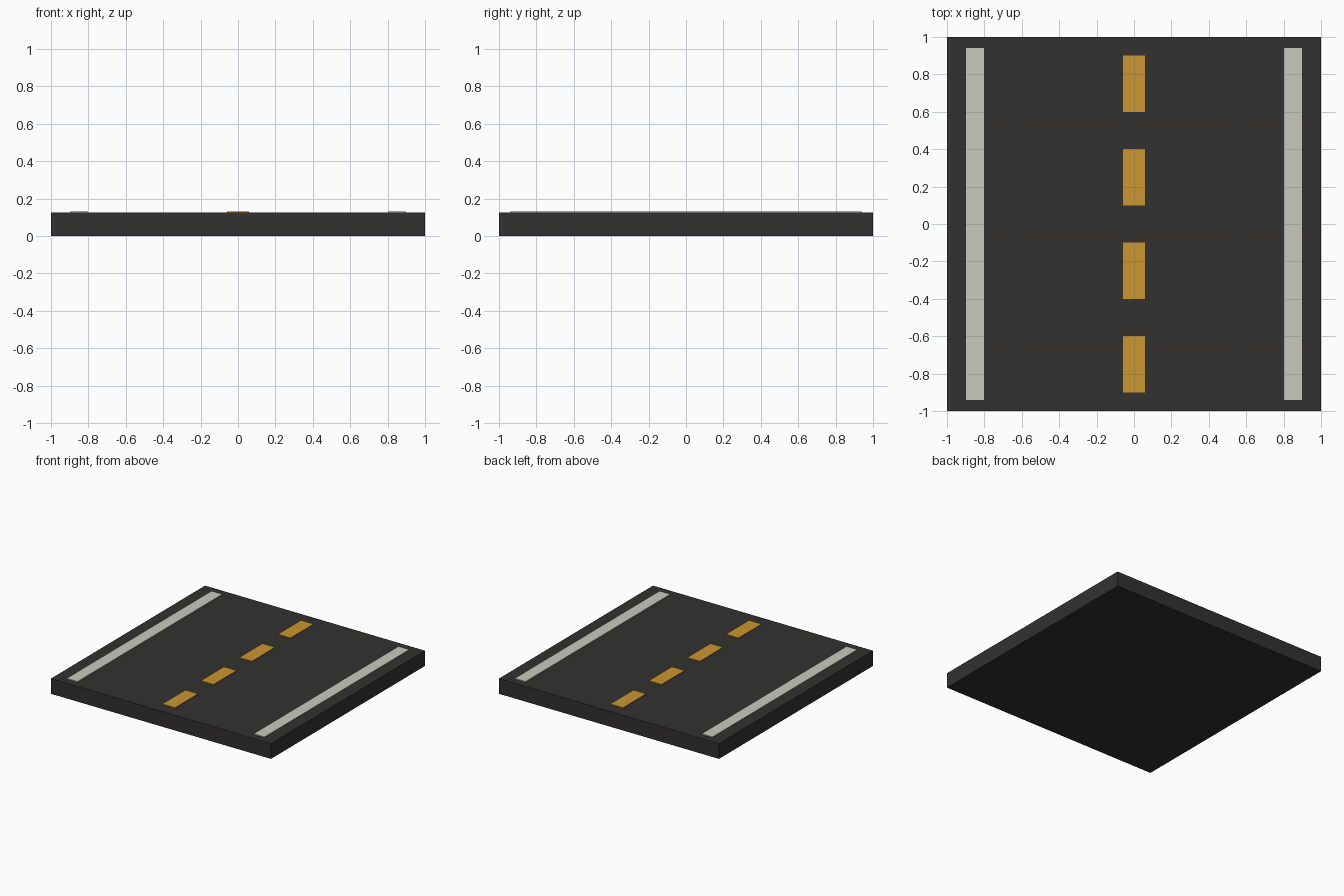
import bpy

if "Cube" in bpy.data.objects:
    bpy.data.objects.remove(bpy.data.objects["Cube"])


def material(name, rgb):
    mat = bpy.data.materials.new(name)
    mat.diffuse_color = (*rgb, 1.0)
    mat.use_nodes = True
    mat.node_tree.nodes["Principled BSDF"].inputs["Base Color"].default_value = mat.diffuse_color
    return mat


def box(name, x, y, z, mat):
    """Box from (min, max) ranges on each axis."""
    ranges = (x, y, z)
    bpy.ops.mesh.primitive_cube_add(size=1, location=[(a + b) / 2 for a, b in ranges])
    obj = bpy.context.object
    obj.name = name
    obj.scale = [b - a for a, b in ranges]
    bpy.ops.object.transform_apply(location=False, rotation=False, scale=True)
    obj.data.materials.append(mat)
    return obj


asphalt = material("asphalt", (0.032, 0.031, 0.029))
white = material("white_paint", (0.60, 0.59, 0.51))
yellow = material("yellow_paint", (0.60, 0.31, 0.03))

TOP = 0.125                 # road surface height
PAINT = (TOP - 0.003, 0.131)  # paint sits slightly sunk into the road

# Road slab
box("road_slab", (-1, 1), (-1, 1), (0, TOP), asphalt)

# Solid edge lines
for side, x in (("left", -0.85), ("right", 0.85)):
    box(f"edge_line_{side}", (x - 0.049, x + 0.049), (-0.94, 0.94), PAINT, white)

# Dashed centre line
for i in range(4):
    y = -0.75 + 0.5 * i
    box(f"centre_dash_{i + 1}", (-0.0575, 0.0575), (y - 0.15, y + 0.15), PAINT, yellow)
